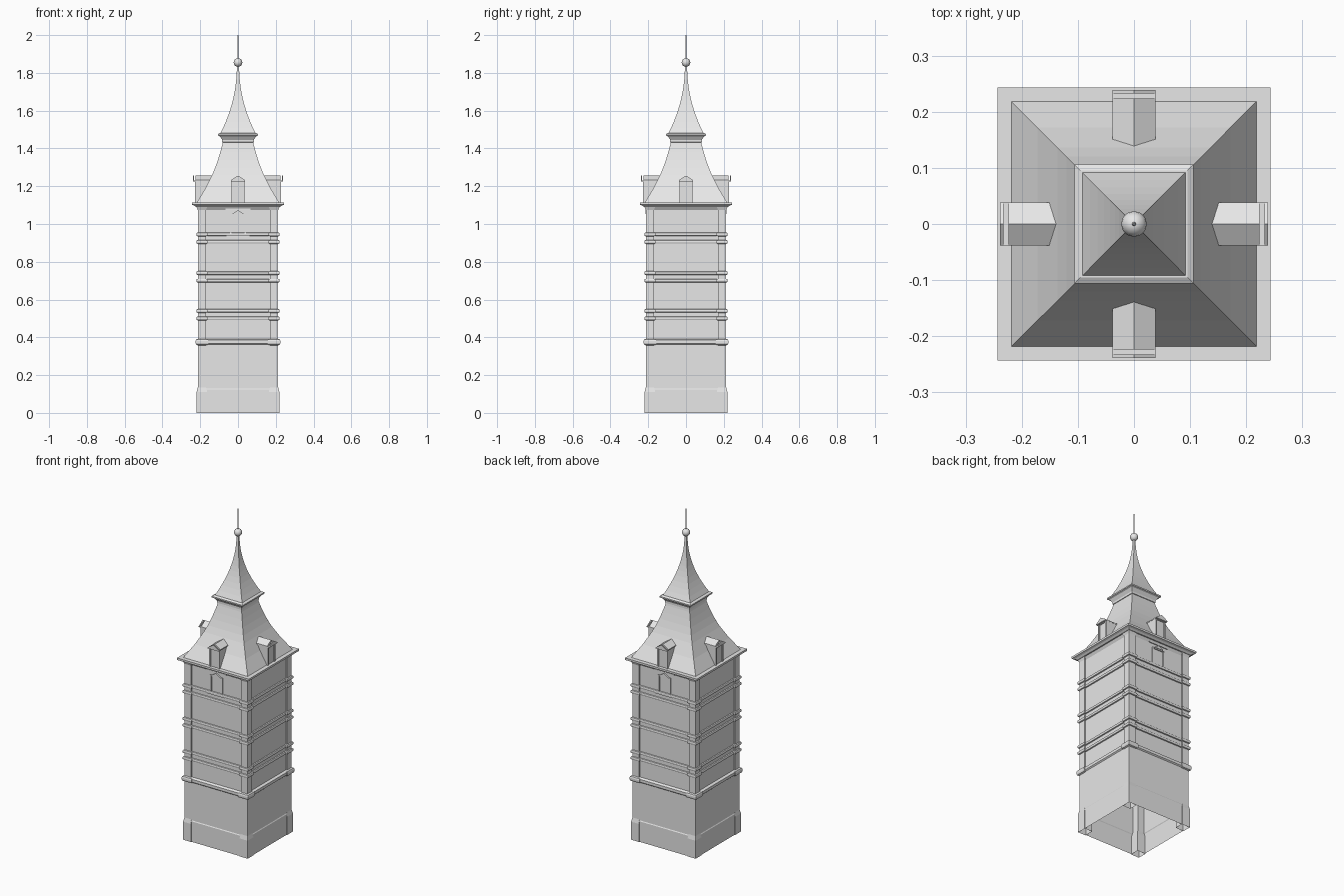
import bpy, bmesh, math
from mathutils import Matrix, Vector

if bpy.data.objects.get("Cube"):
    bpy.data.objects.remove(bpy.data.objects["Cube"])

stone = bpy.data.materials.new("light_grey_stone")
stone.use_nodes = True
stone.diffuse_color = (0.8, 0.8, 0.8, 1)
stone.node_tree.nodes["Principled BSDF"].inputs["Base Color"].default_value = (0.8, 0.8, 0.8, 1)


def finish(name, bm, turn=0, smooth=False):
    """Turn a bmesh by quarter turns and link it as an object."""
    bm.transform(Matrix.Rotation(turn * math.pi / 2, 4, 'Z'))
    bmesh.ops.recalc_face_normals(bm, faces=bm.faces)
    mesh = bpy.data.meshes.new(name)
    bm.to_mesh(mesh)
    bm.free()
    mesh.materials.append(stone)
    mesh.polygons.foreach_set("use_smooth", [smooth] * len(mesh.polygons))
    obj = bpy.data.objects.new(name, mesh)
    bpy.context.collection.objects.link(obj)
    return obj


def square_loft(name, profile, cx=0, cy=0, bottom=True, top=True):
    """Square rings of (half width, height) joined into one shape."""
    bm = bmesh.new()
    rings = [[bm.verts.new((cx + sx * r, cy + sy * r, z))
              for sx, sy in ((-1, -1), (1, -1), (1, 1), (-1, 1))] for r, z in profile]
    for a, b in zip(rings, rings[1:]):
        for i in range(4):
            j = (i + 1) % 4
            bm.faces.new((a[i], a[j], b[j], b[i]))
    if bottom:
        bm.faces.new(rings[0][::-1])
    if top:
        bm.faces.new(rings[-1])
    return finish(name, bm)


def prism(name, section, y0, y1, turn=0):
    """Extrude an (x, z) section along y."""
    bm = bmesh.new()
    face = bm.faces.new([bm.verts.new((x, y0, z)) for x, z in section])
    out = bmesh.ops.extrude_face_region(bm, geom=[face])
    verts = [v for v in out["geom"] if isinstance(v, bmesh.types.BMVert)]
    bmesh.ops.translate(bm, verts=verts, vec=(0, y1 - y0, 0))
    return finish(name, bm, turn)


def box(name, x0, x1, y0, y1, z0, z1, turn=0):
    return prism(name, [(x0, z0), (x1, z0), (x1, z1), (x0, z1)], y0, y1, turn)


def bead(z, r, h, bulge):
    """Rounded moulding as profile points on a surface at half width r."""
    return [(r, z - h), (r + bulge * 0.75, z - h * 0.8), (r + bulge, z - h * 0.3),
            (r + bulge, z + h * 0.3), (r + bulge * 0.75, z + h * 0.8), (r, z + h)]


LEVELS = (0.52, 0.72, 0.925)
BAND = 0.375

# Hollow tower walls with plinth, belt course and string courses
walls = [(0.215, 0), (0.215, 0.125), (0.212, 0.13), (0.212, 0.362)]
walls += [(0.219, 0.368), (0.219, 0.385), (0.205, 0.392)]
for level in LEVELS:
    for dz in (-0.02, 0.02):
        walls += bead(level + dz, 0.205, 0.009, 0.008)
walls += [(0.205, 1.075), (0.215, 1.09), (0.215, 1.1)]
square_loft("tower_walls", walls, bottom=False, top=False)

# Corner pilasters with base, belt block and ring mouldings
pilaster = [(0.028, 0), (0.028, 0.11), (0.022, 0.135)]
pilaster += bead(BAND, 0.022, 0.017, 0.012)
for level in LEVELS:
    for dz in (-0.02, 0.02):
        pilaster += bead(level + dz, 0.022, 0.01, 0.008)
pilaster += [(0.022, 1.075), (0.028, 1.09), (0.028, 1.1)]
for side, sx in (("left", 1), ("right", -1)):
    for end, sy in (("front", -1), ("back", 1)):
        square_loft(f"pilaster_{end}_{side}", pilaster, sx * 0.191, sy * 0.191,
                    bottom=False, top=False)

# Eaves slab and flared lower roof
square_loft("eaves", [(0.222, 1.09), (0.232, 1.098), (0.243, 1.102), (0.243, 1.114)])
lower_roof = [(0.218, 1.114), (0.195, 1.152), (0.172, 1.19), (0.153, 1.228), (0.136, 1.262),
              (0.12, 1.3), (0.106, 1.34), (0.094, 1.38), (0.083, 1.42), (0.078, 1.445)]
square_loft("lower_roof", lower_roof, bottom=False)

# Upper cornice
square_loft("upper_cornice", [(0.074, 1.43), (0.084, 1.434), (0.084, 1.446), (0.09, 1.455),
                              (0.096, 1.464), (0.106, 1.468), (0.106, 1.476), (0.095, 1.482)])

# Concave spire
spire = [(0.006 + 0.087 * (1 - t) ** 2.1, 1.48 + 0.36 * t) for t in (i / 12 for i in range(13))]
square_loft("spire", spire, bottom=False)

# Finial ball and rod
bm = bmesh.new()
bmesh.ops.create_uvsphere(bm, u_segments=12, v_segments=8, radius=0.023,
                          matrix=Matrix.Translation((0, 0, 1.855)))
finish("finial_ball", bm, smooth=True)
bm = bmesh.new()
bmesh.ops.create_cone(bm, cap_ends=True, segments=8, radius1=0.004, radius2=0.002, depth=0.14,
                      matrix=Matrix.Translation((0, 0, 1.93)))
finish("finial_rod", bm)

# Dormers on all four roof slopes
for turn, where in enumerate(("front", "left", "back", "right")):
    w = 0.033
    prism(f"dormer_body_{where}",
          [(-w, 1.114), (w, 1.114), (w, 1.23), (0, 1.25), (-w, 1.23)], -0.222, -0.12, turn)
    e = 0.038
    prism(f"dormer_roof_{where}",
          [(-e, 1.226), (-e, 1.232), (0, 1.256), (e, 1.232), (e, 1.226), (0, 1.249)],
          -0.224, -0.12, turn)
    prism(f"dormer_gable_{where}",
          [(-e, 1.226), (e, 1.226), (e, 1.232), (0, 1.256), (-e, 1.232)], -0.239, -0.233, turn)
    box(f"dormer_gable_floor_{where}", -e, e, -0.235, -0.222, 1.224, 1.23, turn)
    for sx in (-1, 1):
        a, b = sorted((sx * 0.026, sx * 0.035))
        box(f"dormer_jamb_{where}", a, b, -0.228, -0.22, 1.114, 1.226, turn)

# Framed openings high on the front and back walls
for turn, where in ((0, "front"), (2, "back")):
    for sx in (-1, 1):
        a, b = sorted((sx * 0.034, sx * 0.042))
        box(f"window_jamb_{where}", a, b, -0.21, -0.2, 0.945, 1.05, turn)
    box(f"window_sill_{where}", -0.06, 0.06, -0.213, -0.2, 0.936, 0.945, turn)
    box(f"window_lintel_{where}", -0.042, 0.042, -0.211, -0.2, 1.046, 1.053, turn)
    prism(f"window_pediment_{where}", [(-0.032, 1.053), (0.032, 1.053), (0, 1.073)],
          -0.214, -0.2, turn)
    box(f"window_hood_{where}", -0.066, 0.066, -0.211, -0.2, 1.075, 1.082, turn)
